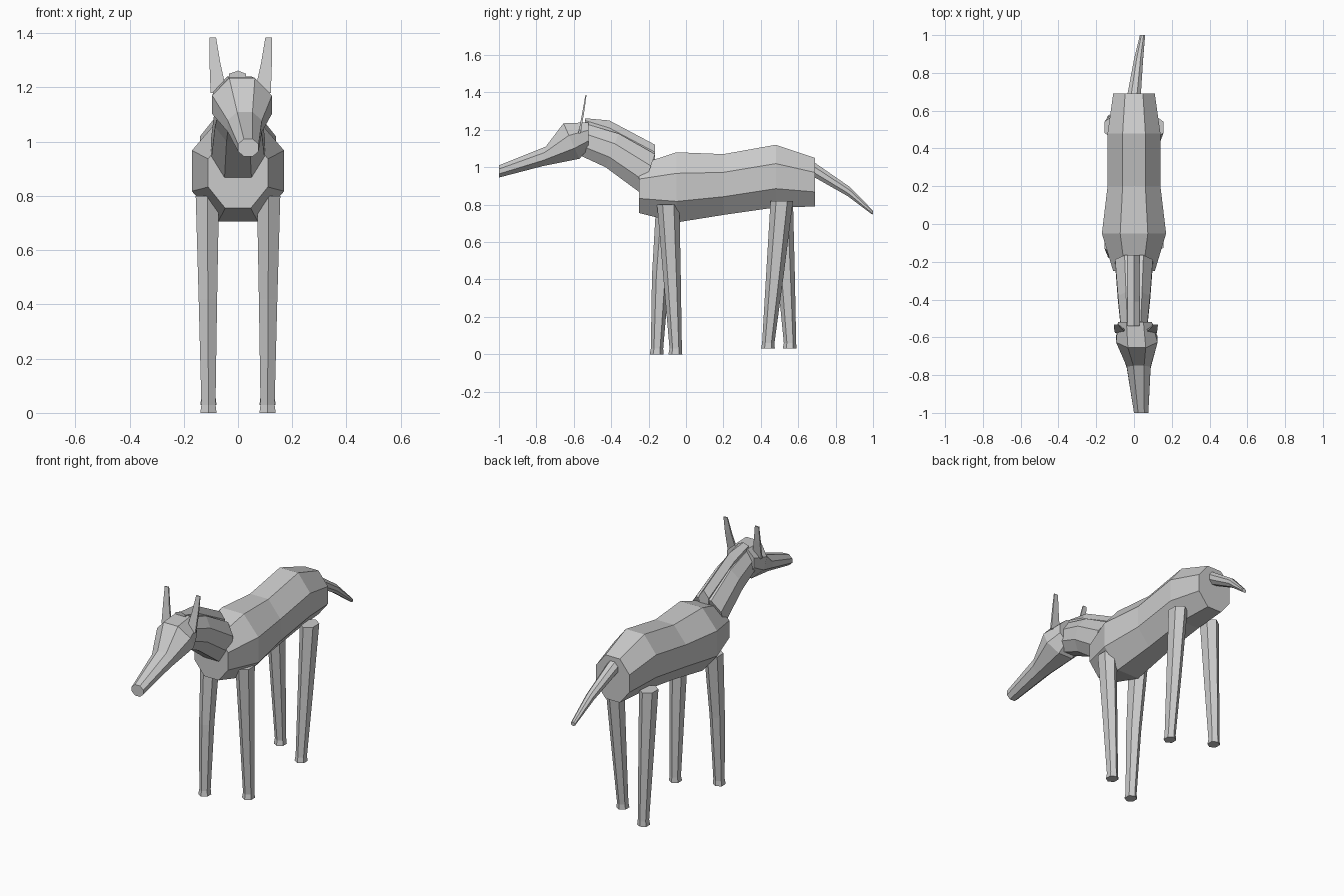
import bpy
import bmesh
from math import sin, cos, pi
from mathutils import Vector

if "Cube" in bpy.data.objects:
    bpy.data.objects.remove(bpy.data.objects["Cube"])

grey = bpy.data.materials.new("plain grey")
grey.use_nodes = True
colour = (0.6, 0.6, 0.6, 1)
grey.diffuse_color = colour
grey.node_tree.nodes["Principled BSDF"].inputs["Base Color"].default_value = colour


def loft(name, rings):
    """Skin a closed tube through rings of equal point count."""
    bm = bmesh.new()
    loops = [[bm.verts.new(p) for p in ring] for ring in rings]
    n = len(loops[0])
    for a, b in zip(loops, loops[1:]):
        for i in range(n):
            j = (i + 1) % n
            bm.faces.new((a[i], a[j], b[j], b[i]))
    bm.faces.new(loops[0])
    bm.faces.new(loops[-1])
    bmesh.ops.recalc_face_normals(bm, faces=bm.faces)
    mesh = bpy.data.meshes.new(name)
    bm.to_mesh(mesh)
    bm.free()
    mesh.materials.append(grey)
    obj = bpy.data.objects.new(name, mesh)
    bpy.context.collection.objects.link(obj)
    return obj


def octagon(cx, half, top, bottom, flat=0.43, low=0.3, high=0.7):
    """Eight-sided section hung between a top and a bottom (y, z) point."""
    t, b = Vector((cx, *top)), Vector((cx, *bottom))
    outline = [(flat, 1), (1, high), (1, low), (flat, 0)]
    outline += [(-x, f) for x, f in reversed(outline)]
    return [b.lerp(t, f) + Vector((x * half, 0, 0)) for x, f in outline]


def hexagon(cx, cy, z, rx, ry):
    return [(cx + rx * sin(k * pi / 3) / sin(pi / 3), cy + ry * cos(k * pi / 3), z)
            for k in range(6)]


# Trunk: y, half width, bottom, top
trunk = [(-.25, .11, .755, 1.015), (-.05, .17, .705, 1.08), (.2, .14, .745, 1.07),
         (.48, .14, .785, 1.12), (.69, .11, .79, 1.05)]
loft("body", [octagon(0, w, (y, top), (y, bot)) for y, w, bot, top in trunk])

# Neck
loft("neck", [
    octagon(0, .10, (-.165, 1.07), (-.24, .86), .5),
    octagon(0, .085, (-.36, 1.18), (-.43, 1.0), .5),
    octagon(0, .07, (-.53, 1.23), (-.56, 1.06), .5),
])

# Head, turned slightly to its left
loft("head", [
    octagon(.005, .09, (-.52, 1.24), (-.52, 1.10), .5),
    octagon(.015, .11, (-.655, 1.235), (-.57, 1.045), .43, .3, .66),
    octagon(.025, .063, (-.75, 1.11), (-.77, 1.005), .45),
    octagon(.038, .038, (-1, 1.01), (-1, .945), .43),
])

# Ridge of mane along the neck
mane = [(-.165, 1.03, 1.12), (-.41, 1.16, 1.25), (-.54, 1.2, 1.262)]
loft("mane", [[(-.034, y, bot), (-.034, y, bot + .05), (0, y, top),
               (.03, y, bot + .05), (.03, y, bot)] for y, bot, top in mane])

# Ears: thin tapering blades
for side, name in ((1, "left_ear"), (-1, "right_ear")):
    shift = .01 + side * .003
    rings = []
    for inner, outer, y, z, thick in ((.048, .108, -.57, 1.18, .006),
                                      (.072, .112, -.55, 1.29, .005),
                                      (.088, .113, -.535, 1.385, .003)):
        xi, xo = side * inner + shift, side * outer + shift
        rings.append([(xi, y - thick, z), (xo, y - thick, z),
                      (xo, y + thick, z), (xi, y + thick, z)])
    loft(name, rings)

# Tail, drooping to one side
loft("tail", [
    octagon(0, .036, (.68, 1.03), (.68, .95)),
    octagon(.024, .024, (.875, .895), (.865, .845)),
    octagon(.045, .014, (1, .768), (.998, .745)),
])

# Legs: side, y at top, knee, foot, and height of top and foot
legs = {
    "front_left_leg": (1, -.095, -.075, -.055, .80, 0),
    "front_right_leg": (-1, -.1, -.135, -.155, .80, 0),
    "hind_left_leg": (1, .512, .475, .44, .82, .03),
    "hind_right_leg": (-1, .512, .535, .556, .82, .03),
}
for name, (side, y_top, y_knee, y_foot, top, foot) in legs.items():
    loft(name, [
        hexagon(side * .113, y_top, top, .043, .06),
        hexagon(side * .111, y_knee, .42, .034, .047),
        hexagon(side * .109, y_foot, foot + .03, .026, .033),
        hexagon(side * .109, y_foot - .002, foot, .03, .037),
    ])
